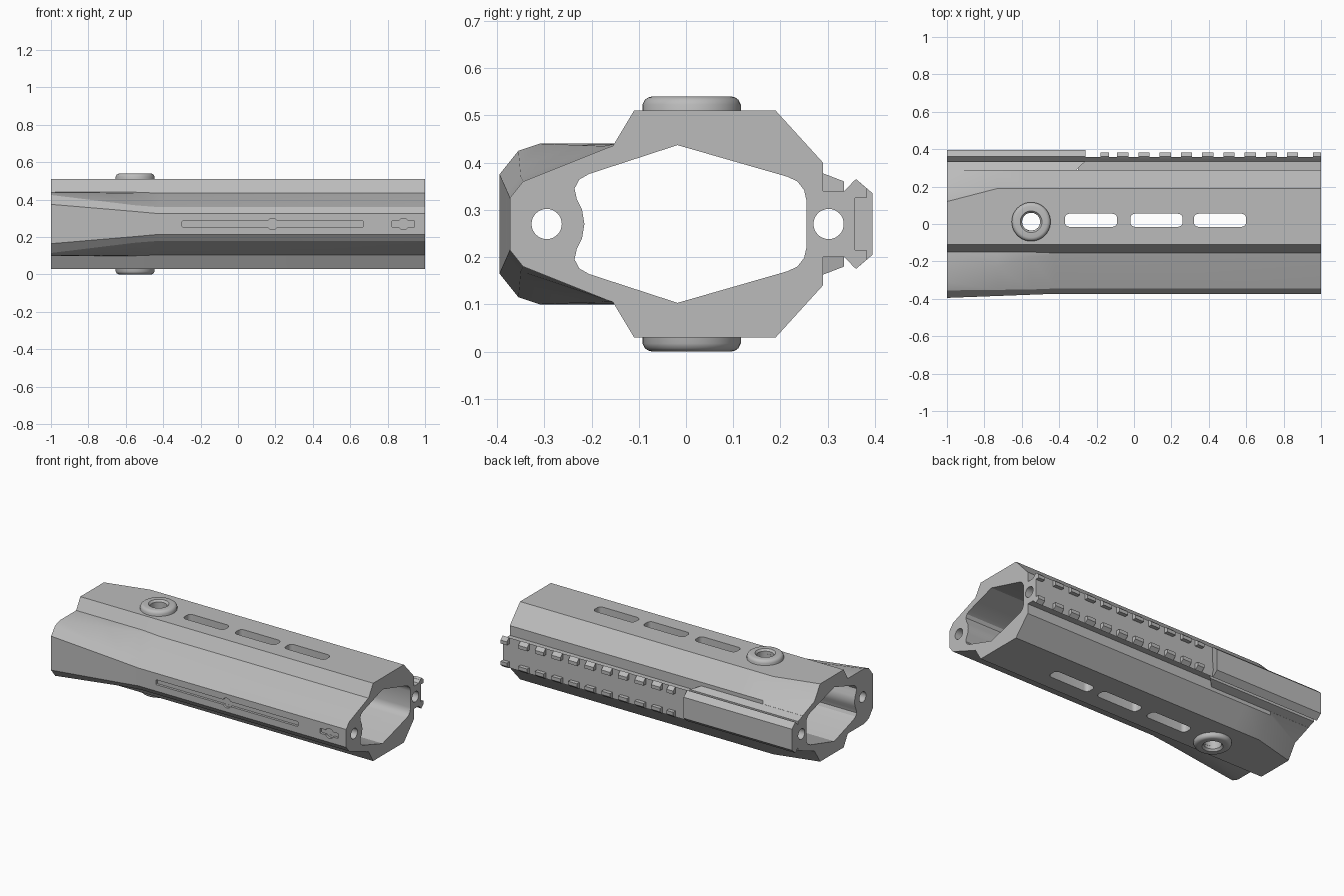
import bpy, bmesh, math
from mathutils import Vector

if "Cube" in bpy.data.objects:
    bpy.data.objects.remove(bpy.data.objects["Cube"])

MID = 0.27          # height of the mirror plane
grey = bpy.data.materials.new("matte_grey")
grey.use_nodes = True
grey.diffuse_color = (0.5, 0.5, 0.5, 1)
grey.node_tree.nodes["Principled BSDF"].inputs["Base Color"].default_value = (0.5, 0.5, 0.5, 1)


def finish(name, bm):
    """Turn a bmesh into a named grey object."""
    bmesh.ops.recalc_face_normals(bm, faces=bm.faces)
    mesh = bpy.data.meshes.new(name)
    bm.to_mesh(mesh)
    bm.free()
    mesh.materials.append(grey)
    obj = bpy.data.objects.new(name, mesh)
    bpy.context.collection.objects.link(obj)
    return obj


def mirrored(half):
    """Close an upper half profile with its reflection below."""
    return half + [(y, -z) for y, z in reversed(half) if z]


def loft(name, sections):
    """Skin rings of 3D points and cap both ends."""
    bm = bmesh.new()
    rings = [[bm.verts.new(p) for p in s] for s in sections]
    n = len(rings[0])
    for a, b in zip(rings, rings[1:]):
        for i in range(n):
            j = (i + 1) % n
            bm.faces.new((a[i], a[j], b[j], b[i]))
    bm.faces.new(rings[0])
    bm.faces.new(rings[-1])
    return finish(name, bm)


def along_x(name, outline, x0, x1):
    return loft(name, [[(x, y, MID + z) for y, z in outline] for x in (x0, x1)])


def circle(u, v, r, n=32):
    return [(u + r * math.cos(math.tau * i / n), v + r * math.sin(math.tau * i / n)) for i in range(n)]


def round_rect(u0, u1, v0, v1, r):
    pts = []
    corners = [(u1 - r, v1 - r), (u0 + r, v1 - r), (u0 + r, v0 + r), (u1 - r, v0 + r)]
    for k, (u, v) in enumerate(corners):
        for s in range(6):
            a = math.pi / 2 * (k + s / 5)
            pts.append((u + r * math.cos(a), v + r * math.sin(a)))
    return pts


def along_z(name, outline, z0, z1):
    return loft(name, [[(x, y, z) for x, y in outline] for z in (z0, z1)])


def along_y(name, outline, y0, y1):
    return loft(name, [[(x, y, z) for x, z in outline] for y in (y0, y1)])


def select(obj):
    bpy.ops.object.select_all(action='DESELECT')
    obj.select_set(True)
    bpy.context.view_layer.objects.active = obj


def cut(obj, cutter):
    """Subtract a cutter and discard it."""
    select(obj)
    mod = obj.modifiers.new("cut", 'BOOLEAN')
    mod.operation, mod.solver, mod.object = 'DIFFERENCE', 'EXACT', cutter
    bpy.ops.object.modifier_apply(modifier=mod.name)
    bpy.data.objects.remove(cutter)


def smooth(obj, degrees=28):
    select(obj)
    bpy.ops.object.shade_smooth_by_angle(angle=math.radians(degrees))


# Body shell: half sections run from the front face over the top to the back
front = [(-.373, .055), (-.345, .09), (-.17, .16), (-.155, .165)]
kick = [(-.378, .067), (-.35, .1), (-.175, .165), (-.15, .17)]
flare = [(-.395, .105), (-.355, .155), (-.31, .17), (-.15, .17)]
back = [(-.11, .24), (.19, .24), (.29, .13), (.29, .108)]
cut_back = [(-.11, .24), (.12, .24), (.175, .153), (.29, .108)]
t = 0.4
between = [Vector(a).lerp(Vector(b), t)[:] for a, b in zip(kick, flare)]
body = loft("body_shell", [
    [(x, y, MID + z) for y, z in mirrored(half)]
    for x, half in ((1, front + back), (-.42, front + back), (-.55, kick + back),
                    (-.73, between + back), (-1, flare + cut_back))])

# Hollow bore and the two rod holes
bore = [(-.215, 0), (-.22, .03), (-.231, .052), (-.236, .075), (-.226, .094), (-.205, .106),
        (-.018, .167), (.215, .1), (.236, .09), (.25, .072), (.255, .05)]
cut(body, along_x("bore_cutter", mirrored(bore), -1.1, 1.1))
for y in (-.295, .302):
    cut(body, along_x("rod_cutter", circle(y, 0, .032), -1.1, 1.1))

# Vent slots through top and bottom
for x in (-.23, .12, .46):
    cut(body, along_z("vent_cutter", round_rect(x - .14, x + .14, -.015, .055, .025), -.1, .7))
cut(body, along_z("socket_cutter", circle(-.55, .015, .05), -.1, .7))

# Shallow key slots in the front face
for x0, x1, xc in ((-.3, .67, .185), (.82, .945, .885)):
    cut(body, along_y("groove_cutter", round_rect(x0, x1, MID - .015, MID + .015, .004), -.5, -.358))
    cut(body, along_y("key_cutter", circle(xc, MID, .03), -.5, -.359))
smooth(body)

# Plain rail cover on the back
cover = along_x("rail_cover", mirrored(
    [(.27, .115), (.335, .09), (.335, .07), (.36, .095), (.395, .065)]), -1, -.26)
# Front lip where the cover blends into the shell
for v in cover.data.vertices:
    if v.co.x > -.5 and v.co.y < .3:
        v.co.x = -.33

# Toothed rail
rail = along_x("rail_base", mirrored([(.28, .07), (.335, .07), (.358, .093)]), -.3, 1)
for part in (cover, rail):
    cut(part, along_x("rod_cutter", circle(.302, 0, .032), -1.1, 1.1))

tooth = [(.35, .055), (.382, .055), (.382, .076), (.36, .095), (.35, .086)]
spans = [(-.09 + .1135 * k, -.03 + .1135 * k) for k in range(9)]
spans += [(-.18, -.135), (.956, 1)]
for side, label in ((1, "upper"), (-1, "lower")):
    for x0, x1 in spans:
        along_x(label + "_rail_tooth", [(y, side * z) for y, z in tooth], x0, x1)

# Sling sockets: turned rings on top and bottom
ring = [(.048, -.03), (.048, .018), (.058, .03), (.084, .03), (.092, .028),
        (.099, .023), (.104, .013), (.104, -.03)]
for side, label in ((1, "top"), (-1, "bottom")):
    bm = bmesh.new()
    loops = []
    for r, h in ring:
        loops.append([bm.verts.new((x, y, MID + side * (.24 + h))) for x, y in circle(-.55, .012, r, 40)])
    for a, b in zip(loops, loops[1:] + loops[:1]):
        for i in range(40):
            j = (i + 1) % 40
            bm.faces.new((a[i], a[j], b[j], b[i]))
    smooth(finish(label + "_sling_socket", bm), 35)
